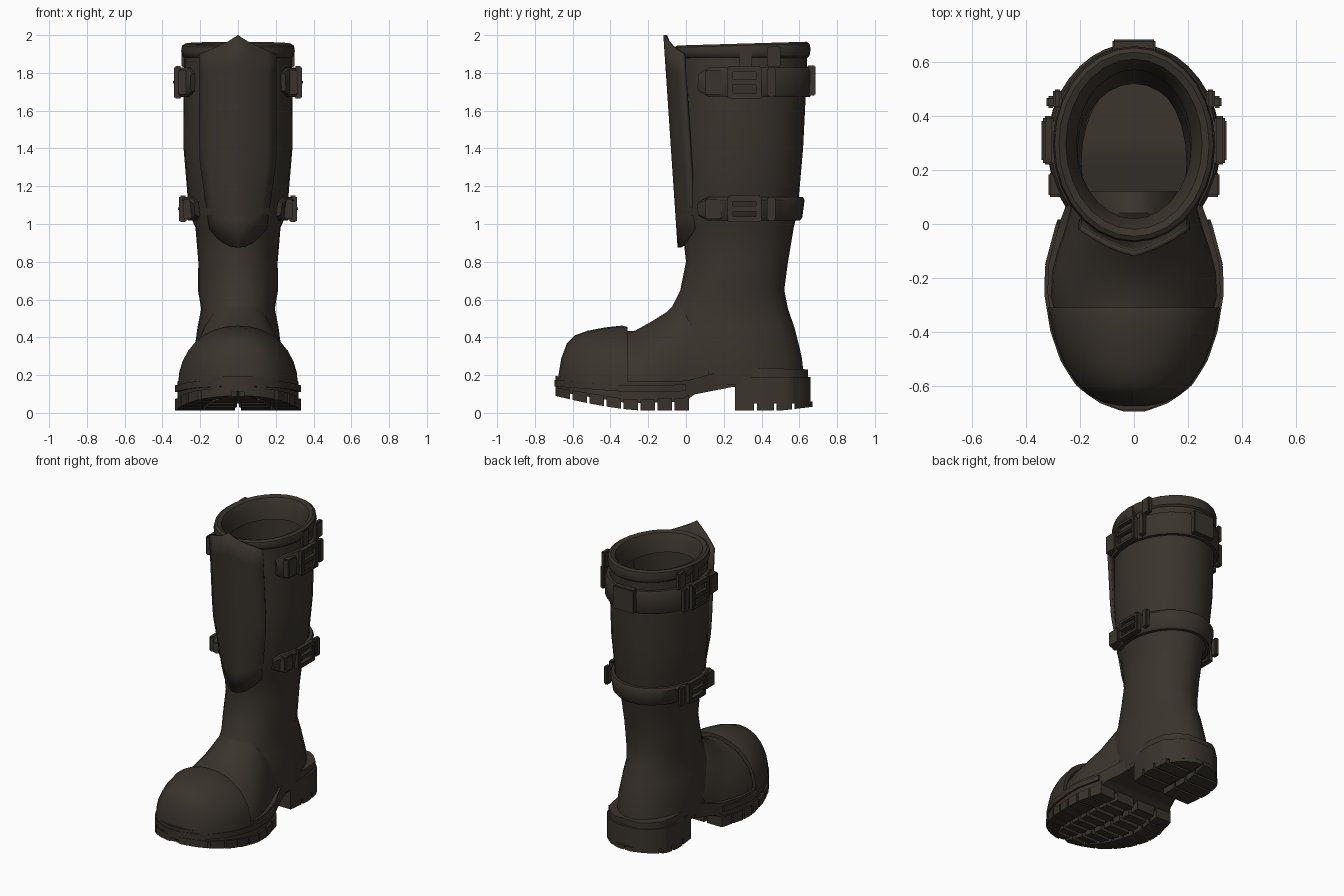
import bpy, bmesh, math

if "Cube" in bpy.data.objects:
    bpy.data.objects.remove(bpy.data.objects["Cube"])

mat = bpy.data.materials.new("dark brown leather")
mat.diffuse_color = (0.042, 0.034, 0.026, 1)
mat.use_nodes = True
mat.node_tree.nodes["Principled BSDF"].inputs["Base Color"].default_value = mat.diffuse_color


def finish(name, bm, smooth=True):
    bmesh.ops.remove_doubles(bm, verts=bm.verts, dist=0.0005)
    bmesh.ops.recalc_face_normals(bm, faces=bm.faces)
    me = bpy.data.meshes.new(name)
    bm.to_mesh(me)
    bm.free()
    ob = bpy.data.objects.new(name, me)
    bpy.context.collection.objects.link(ob)
    me.materials.append(mat)
    if smooth:
        bpy.ops.object.select_all(action='DESELECT')
        ob.select_set(True)
        bpy.context.view_layer.objects.active = ob
        bpy.ops.object.shade_smooth_by_angle(angle=math.radians(38))
    return ob


def loft(bm, sections, closed=True, start=True, end=True):
    rows = [[bm.verts.new(p) for p in s] for s in sections]
    n = len(rows[0])
    for a, b in zip(rows, rows[1:]):
        for i in range(n if closed else n - 1):
            j = (i + 1) % n
            bm.faces.new((a[i], a[j], b[j], b[i]))
    if start:
        bm.faces.new(rows[0])
    if end:
        bm.faces.new(rows[-1])


def interp(table, v):
    if v <= table[0][0]:
        return table[0][1:]
    for a, b in zip(table, table[1:]):
        if v <= b[0]:
            t = (v - a[0]) / (b[0] - a[0])
            return tuple(p + (q - p) * t for p, q in zip(a[1:], b[1:]))
    return table[-1][1:]


def box(bm, x0, x1, y0, y1, z0, z1):
    loft(bm, [[(x0, y0, z), (x1, y0, z), (x1, y1, z), (x0, y1, z)] for z in (z0, z1)])


# shaft: z, front y, back y, half width
SHAFT = [(0.15, -0.10, 0.63, 0.225), (0.30, -0.12, 0.612, 0.235), (0.45, -0.13, 0.575, 0.215),
         (0.55, -0.08, 0.54, 0.195), (0.65, -0.03, 0.52, 0.212), (0.80, 0.0, 0.54, 0.21),
         (0.98, -0.02, 0.57, 0.225), (1.06, -0.04, 0.59, 0.26), (1.4, -0.05, 0.62, 0.288),
         (1.7, -0.05, 0.635, 0.29), (1.89, -0.05, 0.642, 0.283)]


def shaft_point(z, a, off=0.0):
    f, b, w = interp(SHAFT, z)
    return ((w + off) * math.cos(a), (f + b) / 2 + ((b - f) / 2 + off) * math.sin(a), z)


N = 28
ANG = [2 * math.pi * i / N for i in range(N)]
bm = bmesh.new()
loft(bm, [[shaft_point(s[0], a) for a in ANG] for s in SHAFT], start=False, end=False)
finish("shaft", bm)

# rolled rim with a tapered lip folded inside
bm = bmesh.new()
rim = [(1.88, 0.0), (1.89, 0.012), (1.915, 0.018), (1.945, 0.012), (1.955, -0.004),
       (1.945, -0.03), (1.91, -0.05), (1.82, -0.07)]
loft(bm, [[(*shaft_point(1.89, a, o)[:2], z + 0.01 * math.sin(a) * (z > 1.9)) for a in ANG]
          for z, o in rim], start=False, end=False)
finish("top_rim", bm)

# ridged shin plate rising to a point
bm = bmesh.new()
sections = []
for k in range(9):
    t = k / 8
    row = []
    for i in range(-4, 5):
        u = i / 4
        zb, zt = 0.875 + 0.10 * u ** 2, 2.0 - 0.10 * abs(u) ** 0.8
        z = zb + (zt - zb) * t
        w = 0.145 + 0.055 * min(1, t * 2.5)
        y = -0.035 - 0.075 * (z - 0.88) / 1.12 + 0.09 * abs(u) ** 1.5
        row.append((w * u, y, z))
    sections.append(row)
loft(bm, sections, closed=False, start=False, end=False)
plate = finish("shin_plate", bm)
sol = plate.modifiers.new("thickness", 'SOLIDIFY')
sol.thickness = 0.02
sol.offset = 0


# foot sections across y: y, half width, top z
def arch_loft(name, table, p, z0, caps):
    bm = bmesh.new()
    secs = []
    for y, w, zt in table:
        s = []
        for i in range(17):
            a = math.pi * i / 16
            c, q = math.cos(a), math.sin(a)
            s.append((w * math.copysign(abs(c) ** (2 / p), c), y, z0 + (zt - z0) * abs(q) ** (2 / p)))
        secs.append(s)
    loft(bm, secs, closed=False, start=caps[0], end=caps[1])
    return finish(name, bm)


arch_loft("vamp", [(-0.36, 0.285, 0.43), (-0.27, 0.31, 0.435), (-0.18, 0.305, 0.485), (-0.10, 0.285, 0.535),
                   (-0.03, 0.26, 0.61), (0.04, 0.24, 0.65), (0.12, 0.225, 0.60)], 1.75, 0.15, (False, False))
arch_loft("toe_cap", [(-0.675, 0.07, 0.20), (-0.66, 0.12, 0.29), (-0.63, 0.175, 0.37), (-0.59, 0.215, 0.41),
                      (-0.52, 0.26, 0.435), (-0.43, 0.295, 0.452), (-0.34, 0.315, 0.462), (-0.31, 0.317, 0.455),
                      (-0.31, 0.295, 0.42)], 2.1, 0.15, (True, False))

# sole outline: y, half width
HALF = [(-0.695, 0.04), (-0.68, 0.10), (-0.65, 0.15), (-0.60, 0.215), (-0.51, 0.272), (-0.40, 0.31),
        (-0.26, 0.333), (-0.15, 0.33), (0.0, 0.29), (0.15, 0.235), (0.26, 0.22), (0.42, 0.24),
        (0.55, 0.22), (0.63, 0.14), (0.67, 0.05)]


def half(y):
    return interp(HALF, y)[0]


def ground(y):
    return 0.012 + 0.078 * max(0, (-0.22 - y) / 0.47) ** 1.5 + 0.02 * max(0, (y - 0.5) / 0.17)


def slab(bm, y0, y1, f0, f1, zlo, zhi, inset=0.0, steps=1):
    # block between two fractions of the outline width
    secs = []
    for i in range(steps + 1):
        y = y0 + (y1 - y0) * i / steps
        h = half(y) - inset
        secs.append([(f0 * h, y, zlo(y)), (f1 * h, y, zlo(y)), (f1 * h, y, zhi(y)), (f0 * h, y, zhi(y))])
    loft(bm, secs)


bm = bmesh.new()
TOP = [(-0.695, 0.195), (-0.3, 0.165), (0.0, 0.17), (0.26, 0.24), (0.67, 0.23)]
BOT = [(-0.695, 0.115), (-0.3, 0.05), (0.0, 0.06), (0.03, 0.095), (0.26, 0.14), (0.67, 0.14)]
slab(bm, -0.69, 0.645, -1, 1, lambda y: interp(BOT, y)[0], lambda y: interp(TOP, y)[0], 0.012, 40)
finish("sole", bm)

# welt lip around the forefoot
bm = bmesh.new()
slab(bm, -0.695, 0.0, -1, 1, lambda y: interp(TOP, y)[0] - 0.055, lambda y: interp(TOP, y)[0] - 0.02, 0, 24)
finish("welt", bm)

# forefoot lugs: edge rows and centre rows
bm = bmesh.new()
low = ground
high = lambda y: interp(BOT, y)[0] + 0.02
for k in range(8):
    y0 = -0.692 + k * 0.09
    for s in (-1, 1):
        slab(bm, y0, y0 + 0.078, 0.60 * s, 1.0 * s, low, high, 0, 3)
        slab(bm, y0 + 0.015, y0 + 0.078, 0.06 * s, 0.52 * s, low, high, 0, 2)
finish("forefoot_lugs", bm)

# heel block and its lugs
bm = bmesh.new()
slab(bm, 0.26, 0.66, -1, 1, lambda y: 0.05, lambda y: 0.19, 0, 14)
for y0, y1 in ((0.26, 0.36), (0.375, 0.465), (0.48, 0.56), (0.575, 0.67)):
    for s in (-1, 1):
        slab(bm, y0, y1, 0.1 * s, 1.0 * s, low, lambda y: 0.06, 0, 3)
finish("heel", bm)


# straps wrapped round the back of the shaft
def strap(name, zc, h):
    bm = bmesh.new()
    secs = []
    for i in range(27):
        a = math.radians(-38 + 256 * i / 26)
        hh = h * (0.6 if i in (0, 26) else 1)
        secs.append([shaft_point(zc + dz * hh, a, o) for dz, o in
                     ((-1, 0.002), (-1, 0.022), (-0.75, 0.032), (0.75, 0.032), (1, 0.022), (1, 0.002))])
    loft(bm, secs)
    finish(name, bm)


# buckles: square frame, prong and keeper loop on both sides
def buckle(name, zc, h):
    bm = bmesh.new()
    w = interp(SHAFT, zc)[2]
    for s in (-1, 1):
        x0, x1 = s * (w + 0.01), s * (w + 0.05)
        for y in (0.22, 0.37):
            box(bm, x0, x1, y, y + 0.03, zc - h, zc + h)
        for z in (zc - h, zc + h - 0.03):
            box(bm, x0, x1, 0.22, 0.40, z, z + 0.03)
        box(bm, x0, s * (w + 0.056), 0.23, 0.39, zc - 0.014, zc + 0.014)
        box(bm, s * (w + 0.005), s * (w + 0.036), 0.43, 0.475, zc - h * 0.9, zc + h * 0.9)
        box(bm, s * (w - 0.02), s * (w + 0.03), 0.10, 0.19, zc - h * 0.75, zc + h * 0.75)
    bmesh.ops.bevel(bm, geom=bm.edges[:], offset=0.007, segments=2, affect='EDGES')
    finish(name, bm)


for label, zc, h in (("upper", 1.75, 0.078), ("lower", 1.08, 0.062)):
    strap(label + "_strap", zc, h)
    buckle(label + "_buckles", zc, h + 0.008)

# pull tabs at the sides of the rim and a loop at the back
bm = bmesh.new()
for s in (-1, 1):
    for y in (0.28, 0.43):
        box(bm, s * 0.268, s * 0.30, y, y + 0.07, 1.83, 1.94)
box(bm, -0.08, 0.08, 0.64, 0.685, 1.68, 1.84)
bmesh.ops.bevel(bm, geom=bm.edges[:], offset=0.006, segments=2, affect='EDGES')
finish("pull_tabs", bm)
